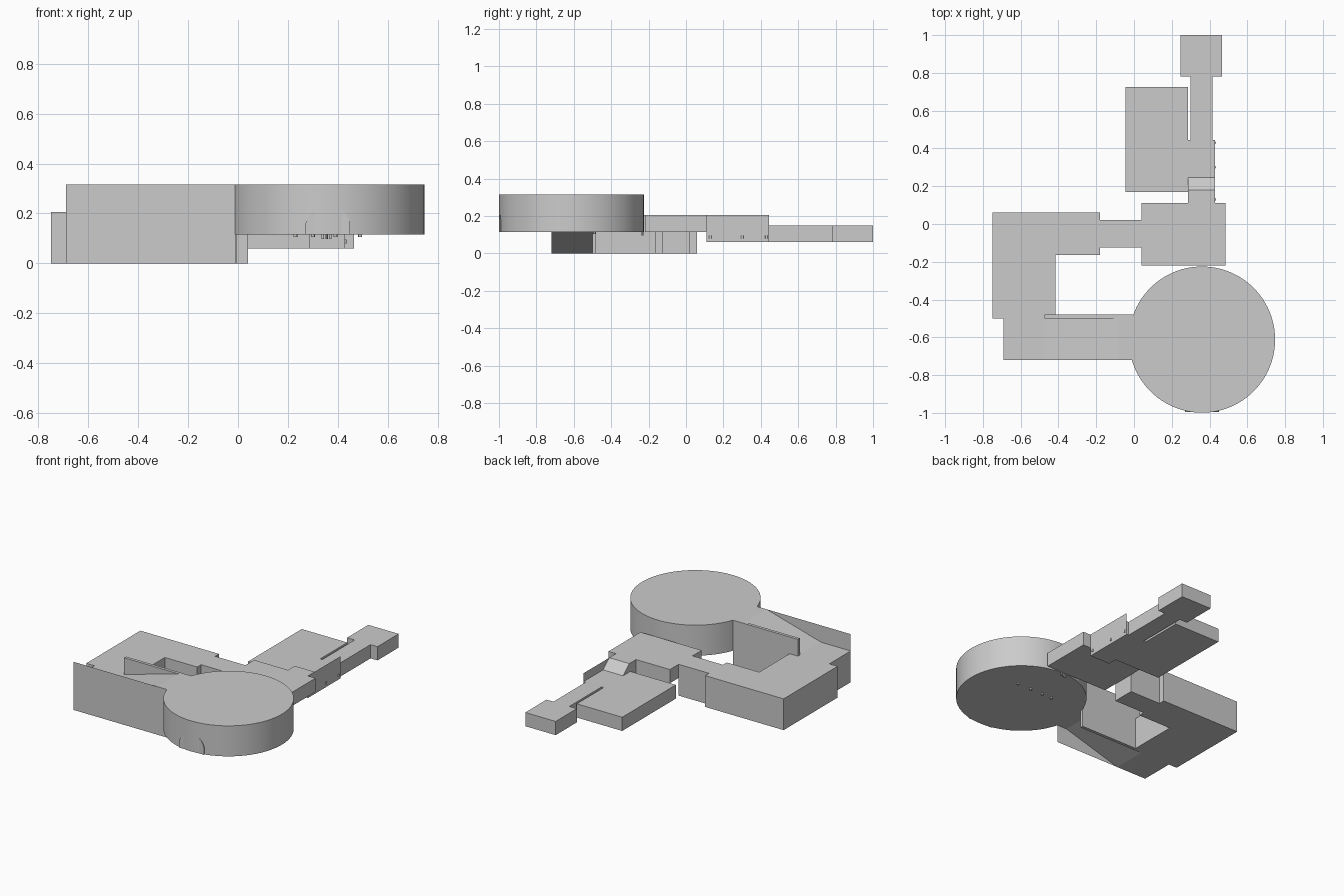
import bpy
from math import cos, sin, pi

if "Cube" in bpy.data.objects:
    bpy.data.objects.remove(bpy.data.objects["Cube"])


def mesh(name, verts, faces):
    me = bpy.data.meshes.new(name)
    me.from_pydata(verts, [], faces)
    me.update()
    ob = bpy.data.objects.new(name, me)
    bpy.context.collection.objects.link(ob)
    return ob


def prism(name, profile, place, a, b):
    """Extrude a 2D profile from a to b; place(u, v, w) gives xyz."""
    n = len(profile)
    verts = [place(u, v, w) for w in (a, b) for u, v in profile]
    faces = [tuple(range(n))[::-1], tuple(range(n, 2 * n))]
    faces += [(i, (i + 1) % n, n + (i + 1) % n, n + i) for i in range(n)]
    ob = mesh(name, verts, faces)
    bpy.context.view_layer.objects.active = ob
    ob.select_set(True)
    bpy.ops.object.mode_set(mode='EDIT')
    bpy.ops.mesh.select_all(action='SELECT')
    bpy.ops.mesh.normals_make_consistent(inside=False)
    bpy.ops.object.mode_set(mode='OBJECT')
    ob.select_set(False)
    return ob


def up(u, v, w):
    return (u, v, w)


def along_y(u, v, w):
    return (u, w, v)


def along_x(u, v, w):
    return (w, u, v)


def cylinder(name, x, y, r, z0, z1, n):
    bpy.ops.mesh.primitive_cylinder_add(vertices=n, radius=r, depth=z1 - z0,
                                        location=(x, y, (z0 + z1) / 2))
    ob = bpy.context.object
    ob.name = name
    bpy.ops.object.shade_smooth_by_angle()
    ob.select_set(False)


# Main disc
cylinder("saucer", 0.36, -0.612, 0.387, 0.115, 0.315, 96)

# Shallow arched doorway on the front of the disc
arch = [(0.45, 0.115), (0.45, 0.145)]
arch += [(0.36 + 0.09 * cos(pi * i / 16), 0.145 + 0.09 * sin(pi * i / 16)) for i in range(1, 16)]
arch += [(0.27, 0.145), (0.27, 0.115)]
prism("front_arch", arch, along_y, -0.995, -0.94)

# L-shaped side body with the narrow link to the middle block
body = [(-0.75, 0.06), (-0.75, -0.50), (-0.415, -0.50), (-0.415, -0.165), (-0.18, -0.165),
        (-0.18, -0.125), (0.04, -0.125), (0.04, 0.02), (-0.18, 0.02), (-0.18, 0.06)]
prism("side_body", body, up, 0, 0.205)

# Arm that ramps up from the side body to the disc
arm = [(-0.69, 0), (-0.475, 0), (-0.08, 0.115), (0.0, 0.115),
       (0.0, 0.315), (-0.08, 0.315), (-0.475, 0.205), (-0.69, 0.205)]
prism("arm_ramp", arm, along_y, -0.72, -0.50)

# Tall walls on either side of the ramp
mesh("arm_outer_wall", [(-0.69, -0.72, 0), (-0.01, -0.72, 0), (-0.01, -0.72, 0.315),
                        (-0.69, -0.72, 0.315)], [(0, 1, 2, 3)])
prism("arm_inner_wall", [(-0.475, 0), (-0.005, 0), (-0.005, 0.315), (-0.475, 0.315)],
      along_y, -0.50, -0.48)

# Middle block
prism("middle_block", [(0.04, -0.22), (0.485, -0.22), (0.485, 0.11), (0.04, 0.11)],
      up, 0.115, 0.205)

# Neck that steps down, with its tall side wall
neck = [(0.11, 0.06), (0.445, 0.06), (0.445, 0.15), (0.245, 0.15), (0.18, 0.205), (0.11, 0.205)]
prism("neck", neck, along_x, 0.285, 0.43)
mesh("neck_side_wall", [(0.43, 0.11, 0.06), (0.43, 0.445, 0.06), (0.43, 0.445, 0.205),
                        (0.43, 0.11, 0.205)], [(0, 1, 2, 3)])

# Rear panel beside the neck
prism("rear_panel", [(-0.045, 0.17), (0.285, 0.17), (0.285, 0.725), (-0.045, 0.725)],
      up, 0.06, 0.15)

# Tail with wider end
tail = [(0.30, 0.445), (0.415, 0.445), (0.415, 0.78), (0.465, 0.78), (0.465, 1.0),
        (0.245, 1.0), (0.245, 0.78), (0.30, 0.78)]
prism("tail", tail, up, 0.06, 0.15)

# Small pegs under the disc and on the neck side
for x in (0.23, 0.30, 0.39, 0.49):
    cylinder("disc_peg", x, -0.49, 0.008, 0.105, 0.12, 12)
for x in (0.34, 0.355, 0.37):
    cylinder("rim_peg", x, -0.232, 0.005, 0.097, 0.12, 12)
for y in (0.13, 0.30, 0.43):
    cylinder("neck_peg", 0.428, y, 0.007, 0.08, 0.095, 12)
